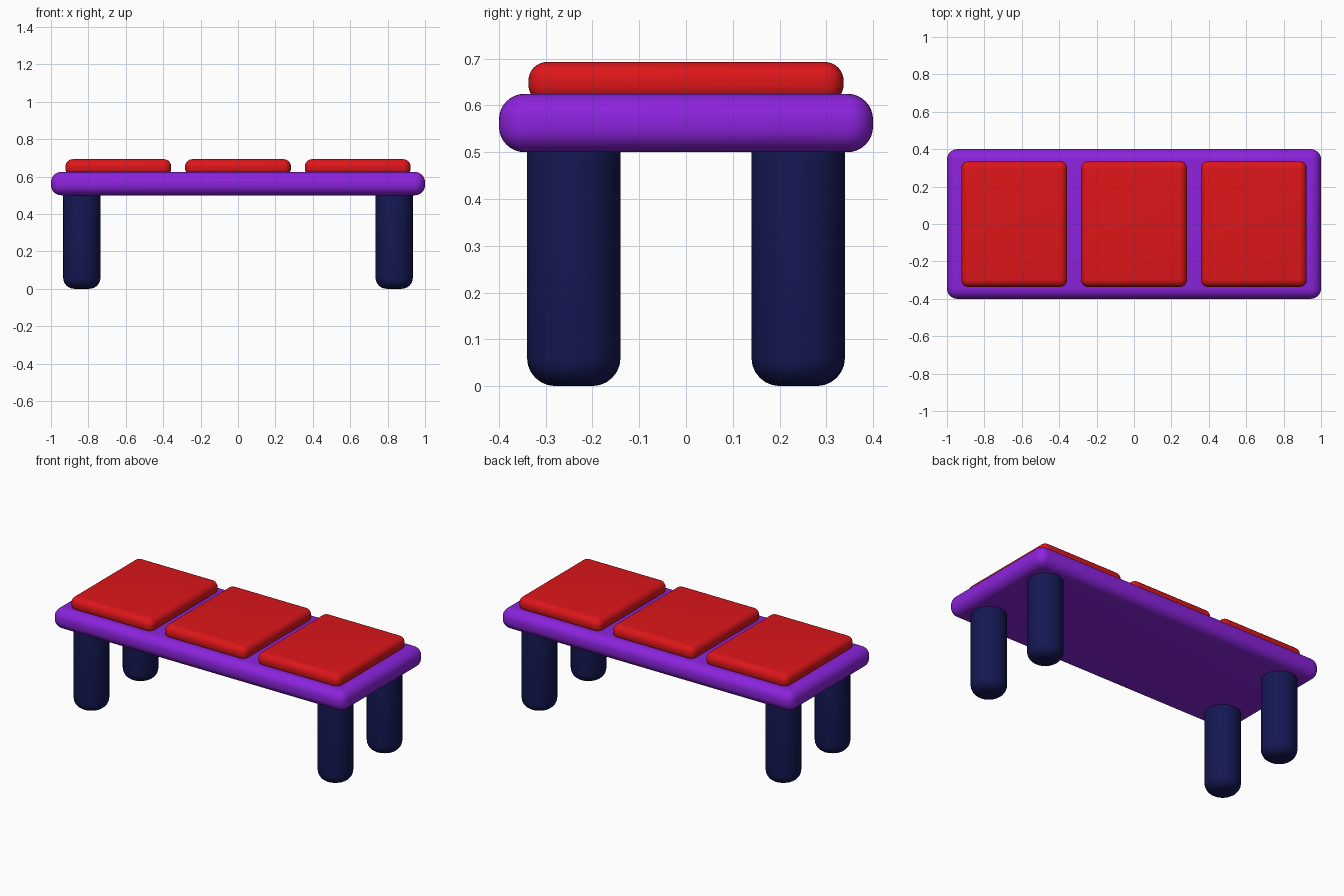
import bpy, math

if "Cube" in bpy.data.objects:
    bpy.data.objects.remove(bpy.data.objects["Cube"])

def material(name, color):
    m = bpy.data.materials.new(name)
    m.diffuse_color = (*color, 1)
    m.use_nodes = True
    m.node_tree.nodes["Principled BSDF"].inputs["Base Color"].default_value = m.diffuse_color
    return m

purple = material("purple", (0.26, 0.017, 0.72))
red = material("red", (0.72, 0.008, 0.01))
navy = material("navy", (0.007, 0.009, 0.085))

def finish(name, mat):
    ob = bpy.context.object
    ob.name = name
    ob.data.materials.append(mat)
    bpy.ops.object.shade_smooth_by_angle(angle=math.radians(40))
    return ob

def rounded_box(name, x, z0, z1, sx, sy, r, mat):
    bpy.ops.mesh.primitive_cube_add(size=1, location=(x, 0, (z0 + z1) / 2))
    ob = bpy.context.object
    ob.scale = (sx, sy, z1 - z0)
    bpy.ops.object.transform_apply(location=False, rotation=False, scale=True)
    b = ob.modifiers.new("round", 'BEVEL')
    b.width, b.segments = r, 8
    bpy.ops.object.modifier_apply(modifier="round")
    return finish(name, mat)

# Seat slab
rounded_box("seat", 0, 0.5, 0.625, 2, 0.8, 0.055, purple)

# Three cushions
for i, side in enumerate(("left", "middle", "right")):
    rounded_box(side + "_cushion", (i - 1) * 0.64, 0.604, 0.693, 0.566, 0.674, 0.04, red)

# Four round legs with softened feet
def leg(name, x, y):
    bottom, top = 0.0, 0.56
    bpy.ops.mesh.primitive_cylinder_add(vertices=32, radius=0.1, depth=top - bottom,
                                        location=(x, y, (top + bottom) / 2))
    ob = bpy.context.object
    b = ob.modifiers.new("round", 'BEVEL')
    b.width, b.segments = 0.06, 6
    b.limit_method = 'ANGLE'
    b.angle_limit = math.radians(60)
    bpy.ops.object.modifier_apply(modifier="round")
    finish(name, navy)

for sx, side in ((-1, "left"), (1, "right")):
    for sy, end in ((-1, "front"), (1, "back")):
        leg(f"{end}_{side}_leg", sx * 0.835, sy * 0.24)
